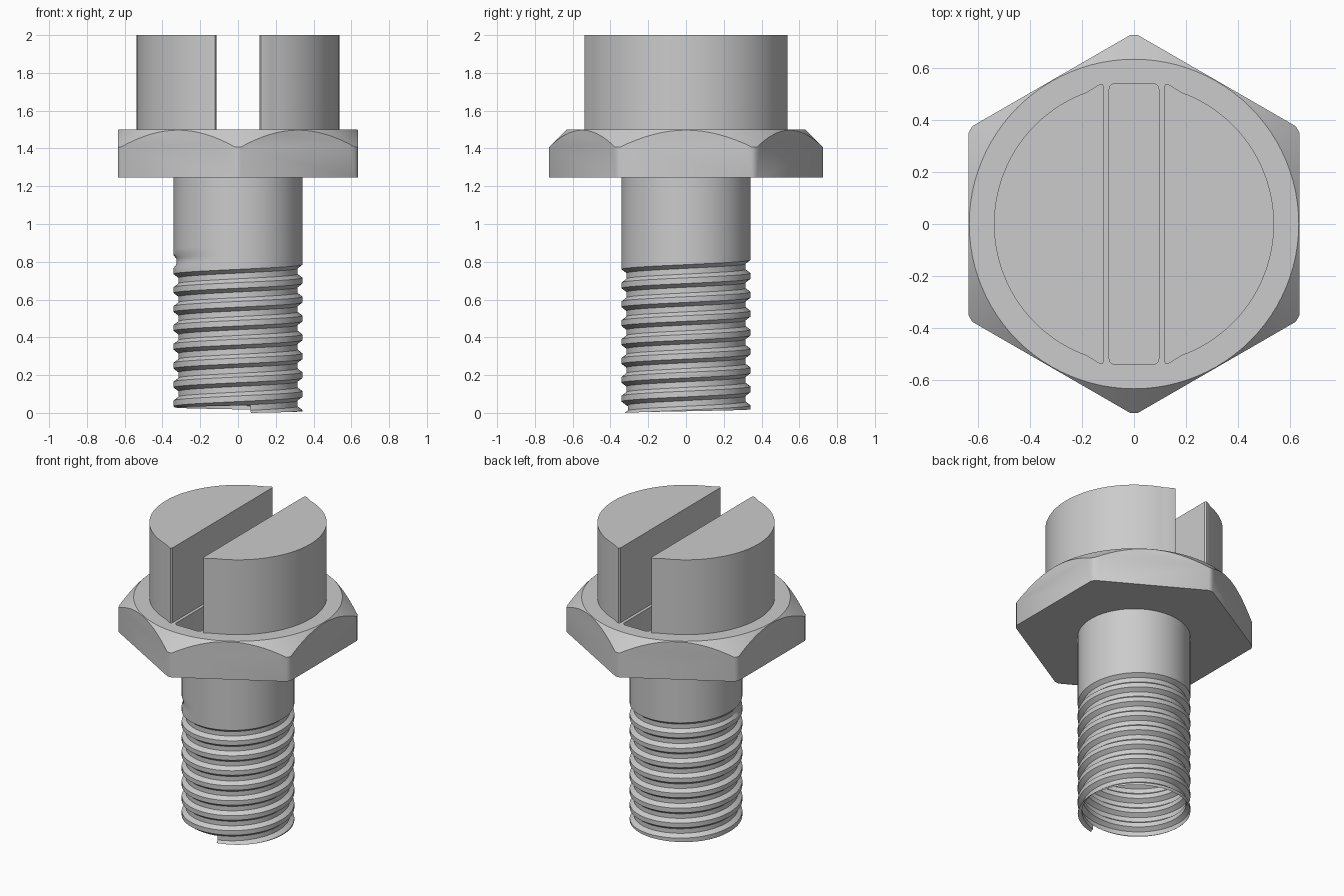
import bpy, bmesh
from math import pi, sin, cos, radians, sqrt, floor

if "Cube" in bpy.data.objects:
    bpy.data.objects.remove(bpy.data.objects["Cube"])

TAU = 2 * pi


def make(name, bm):
    bmesh.ops.recalc_face_normals(bm, faces=bm.faces)
    me = bpy.data.meshes.new(name)
    bm.to_mesh(me)
    bm.free()
    ob = bpy.data.objects.new(name, me)
    bpy.context.collection.objects.link(ob)
    return ob


def prism(name, outline, z0, z1):
    bm = bmesh.new()
    f = bm.faces.new([bm.verts.new((x, y, z0)) for x, y in outline])
    top = bmesh.ops.extrude_face_region(bm, geom=[f])["geom"]
    bmesh.ops.translate(bm, vec=(0, 0, z1 - z0),
                        verts=[v for v in top if isinstance(v, bmesh.types.BMVert)])
    return make(name, bm)


def boolean(ob, other, op):
    m = ob.modifiers.new(op, 'BOOLEAN')
    m.object, m.operation, m.solver = other, op, 'EXACT'
    bpy.context.view_layer.objects.active = ob
    bpy.ops.object.modifier_apply(modifier=m.name)
    bpy.data.objects.remove(other)


def smooth(ob):
    bpy.ops.object.select_all(action='DESELECT')
    ob.select_set(True)
    bpy.context.view_layer.objects.active = ob
    bpy.ops.object.shade_smooth_by_angle(angle=radians(30))


# hexagonal flange, its top chamfered by a revolved cone
R = 0.635 / cos(pi / 6)
hexa = [(R * sin(i * pi / 3), R * cos(i * pi / 3)) for i in range(6)]
head = prism("slotted_hex_head", hexa, 1.245, 1.5)
bm = bmesh.new()
SEG = 96
rings = [[bm.verts.new((r * cos(TAU * i / SEG), r * sin(TAU * i / SEG), z)) for i in range(SEG)]
         for r, z in ((0.725, 1.1), (0.725, 1.407), (0.622, 1.51))]
bm.faces.new(rings[0])
bm.faces.new(rings[-1])
for a, b in zip(rings, rings[1:]):
    for i in range(SEG):
        j = (i + 1) % SEG
        bm.faces.new((a[i], a[j], b[j], b[i]))
boolean(head, make("chamfer_cutter", bm), 'INTERSECT')

# recess in the slot floor, with rounded corners
recess = []
for q, (sx, sy) in enumerate(((1, 1), (-1, 1), (-1, -1), (1, -1))):
    for k in range(5):
        a = (q + k / 4) * pi / 2
        recess.append((sx * 0.075 + 0.02 * cos(a), sy * 0.518 + 0.02 * sin(a)))
boolean(head, prism("recess_cutter", recess, 1.3, 1.6), 'DIFFERENCE')

# two half-round head pieces either side of the screwdriver slot
HR = 0.537
a1 = math_a = pi / 2 - 0.345
half = [(HR * cos(-a1 + 2 * a1 * i / 48), HR * sin(-a1 + 2 * a1 * i / 48)) for i in range(49)]
half += [(0.132, 0.536), (0.122, 0.537), (0.115, 0.527),
         (0.115, -0.527), (0.122, -0.537), (0.132, -0.536)]
for s in (1, -1):
    boolean(head, prism("half_head", [(s * x, y) for x, y in half], 1.48, 2.0), 'UNION')
smooth(head)

# hollow shank with a helical thread fading out at the top
P, CREST, DEPTH = 0.1, 0.341, 0.026
N, START = 120, radians(-78)
STEPS = (0.15, 0.35, 0.65, 0.85)


def radius(th, z):
    n = z / P - th / TAU
    g = floor(n)
    u = n - g
    d = max(0, min(1, (u - 0.15) / 0.2, (0.85 - u) / 0.2))
    fade = max(0, min(1, (7.7 - (th / TAU + g)) / 0.35))
    return CREST - DEPTH * d * fade


bm = bmesh.new()
cols = []
for i in range(N + 1):
    th = START + TAU * i / N
    low = 0.04 * i / N
    zs = [P * (th / TAU + k + s) for k in range(-2, 10) for s in STEPS]
    zs = [low] + [min(max(z, low), 0.92) for z in zs] + [0.92, 1.25]
    cols.append([bm.verts.new((radius(th, z) * cos(th), radius(th, z) * sin(th), z)) for z in zs])
for a, b in zip(cols, cols[1:]):
    for j in range(len(a) - 1):
        bm.faces.new((a[j], b[j], b[j + 1], a[j + 1]))
bmesh.ops.remove_doubles(bm, verts=bm.verts, dist=0.0004)
shank = make("threaded_shank", bm)
smooth(shank)
